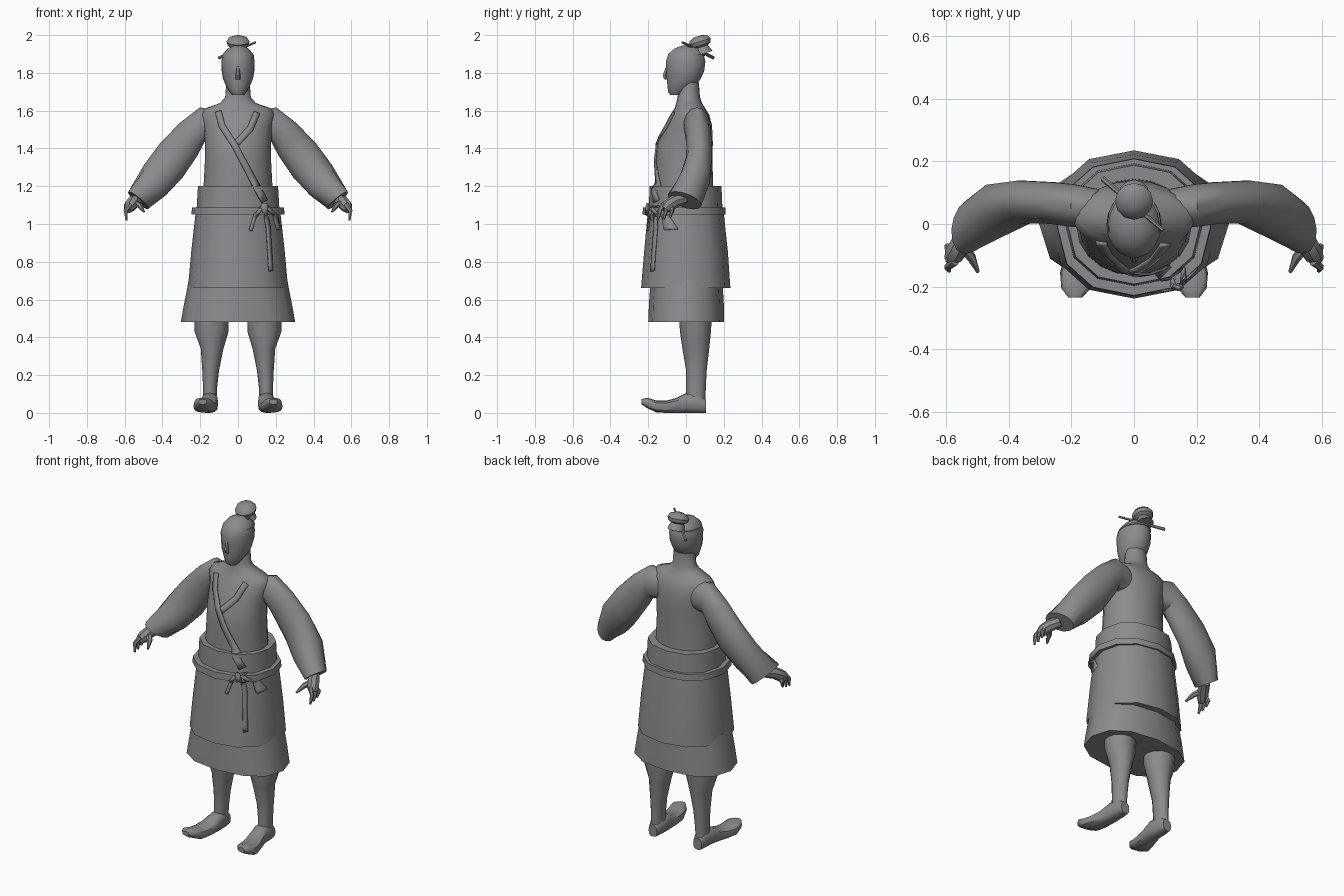
import bpy, bmesh, math
from mathutils import Vector
from mathutils.bvhtree import BVHTree

if "Cube" in bpy.data.objects:
    bpy.data.objects.remove(bpy.data.objects["Cube"])

grey = bpy.data.materials.new("stone grey")
grey.diffuse_color = (0.26, 0.26, 0.27, 1)
grey.use_nodes = True
grey.node_tree.nodes["Principled BSDF"].inputs["Base Color"].default_value = grey.diffuse_color


def finish(name, bm, mirror=False, thick=0, angle=40):
    bmesh.ops.recalc_face_normals(bm, faces=bm.faces)
    me = bpy.data.meshes.new(name)
    bm.to_mesh(me)
    bm.free()
    me.materials.append(grey)
    ob = bpy.data.objects.new(name, me)
    bpy.context.collection.objects.link(ob)
    bpy.ops.object.select_all(action='DESELECT')
    bpy.context.view_layer.objects.active = ob
    ob.select_set(True)
    bpy.ops.object.shade_smooth_by_angle(angle=math.radians(angle))
    if thick:
        m = ob.modifiers.new("thickness", 'SOLIDIFY')
        m.thickness, m.offset = thick, 0
    if mirror:
        ob.modifiers.new("mirror", 'MIRROR')
    return ob


def spow(t, e):
    return math.copysign(abs(t) ** e, t)


def loft(name, rings, n=12, e=1.0, **kw):
    """Skin through rings given as (centre, half axis u, half axis v)."""
    bm = bmesh.new()
    rows = []
    for c, u, v in rings:
        row = []
        for i in range(n):
            a = 2 * math.pi * i / n
            p = Vector(c) + Vector(u) * spow(math.cos(a), e) + Vector(v) * spow(math.sin(a), e)
            row.append(bm.verts.new(p))
        rows.append(row)
    for a, b in zip(rows, rows[1:]):
        for i in range(n):
            j = (i + 1) % n
            bm.faces.new((a[i], a[j], b[j], b[i]))
    bm.faces.new(rows[0])
    bm.faces.new(rows[-1])
    return finish(name, bm, **kw)


def stack(name, levels, x=0.0, **kw):
    """Upright loft from levels of (z, half width, front y, back y)."""
    return loft(name, [((x, (f + b) / 2, z), (w, 0, 0), (0, (b - f) / 2, 0))
                       for z, w, f, b in levels], **kw)


def tube(name, pts, n=6, **kw):
    """Tapered tube through points of (x, y, z, radius)."""
    rings = []
    for i, p in enumerate(pts):
        q0, q1 = pts[max(i - 1, 0)], pts[min(i + 1, len(pts) - 1)]
        d = (Vector(q1[:3]) - Vector(q0[:3])).normalized()
        u = d.cross(Vector((1, 0, 0))).normalized()
        rings.append((p[:3], u * p[3], d.cross(u) * p[3]))
    return loft(name, rings, n=n, **kw)


# Body and head
torso = stack("torso", [
    (1.15, .185, -.165, .145), (1.34, .175, -.162, .14), (1.43, .175, -.152, .142),
    (1.52, .182, -.11, .138), (1.58, .195, -.082, .122), (1.612, .175, -.06, .102),
    (1.64, .095, -.052, .085), (1.67, .068, -.045, .074), (1.75, .062, -.035, .068)], n=20)
stack("head", [
    (1.682, .03, -.085, -.02), (1.70, .045, -.095, .0), (1.735, .065, -.1, .055),
    (1.77, .08, -.103, .08), (1.81, .086, -.106, .098), (1.86, .088, -.108, .104),
    (1.90, .08, -.095, .095), (1.93, .055, -.06, .07), (1.945, .02, -.02, .04)], n=18)
loft("nose", [((0, -.098, 1.84), (.007, 0, 0), (0, .006, 0)),
              ((0, -.11, 1.785), (.013, 0, 0), (0, .016, 0)),
              ((0, -.105, 1.765), (.012, 0, 0), (0, .01, 0))], n=6)

# Hair bun leaning back, with a pin through it
lean = Vector((0, -.3, .95)).normalized()
side = Vector((0, .95, .3)).normalized()
base = Vector((0, .065, 1.92))
prof = [(-.02, .05), (.008, .04), (.018, .035), (.028, .055), (.048, .061), (.066, .05), (.078, .02)]
base += Vector((0, .022, 0))
loft("hair_bun", [(base + lean * h, Vector((r, 0, 0)), side * r) for h, r in prof], n=12)
tube("hair_pin", [(.093, -.02, 1.962, .006), (-.1, .145, 1.88, .009)])
loft("hair_band", [((0, .005, 1.885), (.086, 0, 0), (0, .098, .004)),
                   ((0, .008, 1.895), (.084, 0, 0), (0, .094, .004))], n=18)

# Robe: waist wrap, belt, over skirt and flared under skirt
wrap = stack("waist_wrap", [(1.03, .222, -.2, .195), (1.2, .212, -.192, .188)], e=.9)
belt = stack("belt", [(1.05, .246, -.23, .21), (1.088, .244, -.228, .208)], e=.9)
skirt = stack("over_skirt", [(.66, .265, -.238, .235), (.85, .248, -.222, .222),
                             (1.055, .225, -.203, .2)], e=.88)
stack("under_skirt", [(.48, .303, -.2, .202), (.58, .285, -.196, .2),
                      (.665, .268, -.19, .195), (.7, .262, -.19, .195)], e=.85)

# Sleeves and hands
loft("sleeve", [
    ((.10, .05, 1.515), (.01, 0, .085), (0, .06, 0)),
    ((.19, .058, 1.525), (.012, 0, .092), (0, .07, 0)),
    ((.26, .067, 1.45), (.046, 0, .087), (0, .068, 0)),
    ((.352, .07, 1.338), (.06, 0, .09), (.008, .07, 0)),
    ((.44, .045, 1.232), (.058, 0, .08), (.02, .082, 0)),
    ((.528, -.008, 1.125), (.055, -.01, .042), (-.005, .088, -.022))], n=14, mirror=True)
tube("palm", [(.52, -.01, 1.135, .03), (.55, -.06, 1.12, .034), (.572, -.095, 1.095, .034),
              (.585, -.115, 1.075, .022)], n=8, mirror=True)
for i, (y, z) in enumerate([(-.15, 1.02), (-.118, 1.025), (-.085, 1.035)]):
    tube(f"finger_{i + 1}", [(.572, y * .6 - .03, 1.105, .014), (.595, y + .012, 1.07, .012),
                             (.59, y, z, .006)], mirror=True)
tube("thumb", [(.55, -.07, 1.115, .018), (.518, -.108, 1.095, .015), (.498, -.153, 1.065, .006)],
     mirror=True)

# Legs and upturned shoes
loft("leg", [((x, y, z), (w, 0, 0), (0, d, 0)) for x, y, z, w, d in [
    (.15, .052, .05, .036, .05), (.148, .053, .13, .037, .052), (.145, .055, .22, .044, .054),
    (.137, .052, .34, .06, .071), (.14, .05, .43, .09, .082), (.14, .05, .56, .092, .09)]],
    n=12, mirror=True)
loft("shoe", [((x, y, (lo + hi) / 2), (w, 0, 0), (0, 0, (hi - lo) / 2)) for x, y, w, lo, hi in [
    (.15, .105, .028, 0, .07), (.15, .07, .04, 0, .1), (.15, 0, .045, 0, .105),
    (.157, -.05, .05, 0, .08), (.167, -.1, .055, 0, .066), (.178, -.155, .058, .002, .065),
    (.185, -.205, .047, .025, .08), (.187, -.235, .022, .045, .073)]],
    n=12, e=.75, mirror=True)

# Cloth strips laid on the front of the robe
dg = bpy.context.evaluated_depsgraph_get()
surfaces = [BVHTree.FromObject(o, dg) for o in (torso, wrap, belt, skirt)]


def front(x, z):
    hits = [t.ray_cast(Vector((x, -1, z)), Vector((0, 1, 0)))[0] for t in surfaces]
    return min((h.y for h in hits if h), default=-.2)


def strip(name, path, width, steps=8):
    pts = [Vector(a).lerp(Vector(b), k / steps)
           for a, b in zip(path, path[1:]) for k in range(steps)] + [Vector(path[-1])]
    bm = bmesh.new()
    rows = []
    for i, p in enumerate(pts):
        d = (pts[min(i + 1, len(pts) - 1)] - pts[max(i - 1, 0)]).normalized()
        s = Vector((-d.y, d.x)) * width / 2
        rows.append([bm.verts.new((q.x, front(q.x, q.y) - .005, q.y)) for q in (p - s, p + s)])
    for a, b in zip(rows, rows[1:]):
        bm.faces.new((a[0], a[1], b[1], b[0]))
    finish(name, bm, thick=.008)


strip("collar_long", [(-.105, 1.595), (-.085, 1.52), (-.02, 1.42), (.14, 1.12)], .034)
strip("collar_short", [(.1, 1.59), (.065, 1.505), (-.005, 1.43)], .034)
strip("tie_left", [(.13, 1.09), (.09, 1.04), (.066, .965)], .018)
strip("tie_long", [(.14, 1.09), (.16, .98), (.174, .75)], .02)
strip("tie_right", [(.15, 1.09), (.195, 1.05), (.217, .97)], .018)
ky = front(.14, 1.08)
loft("tie_knot", [((.14, ky - .008, z), (w, 0, 0), (0, w * .6, 0))
                  for z, w in [(1.06, .01), (1.075, .02), (1.095, .02), (1.11, .01)]], n=8)
